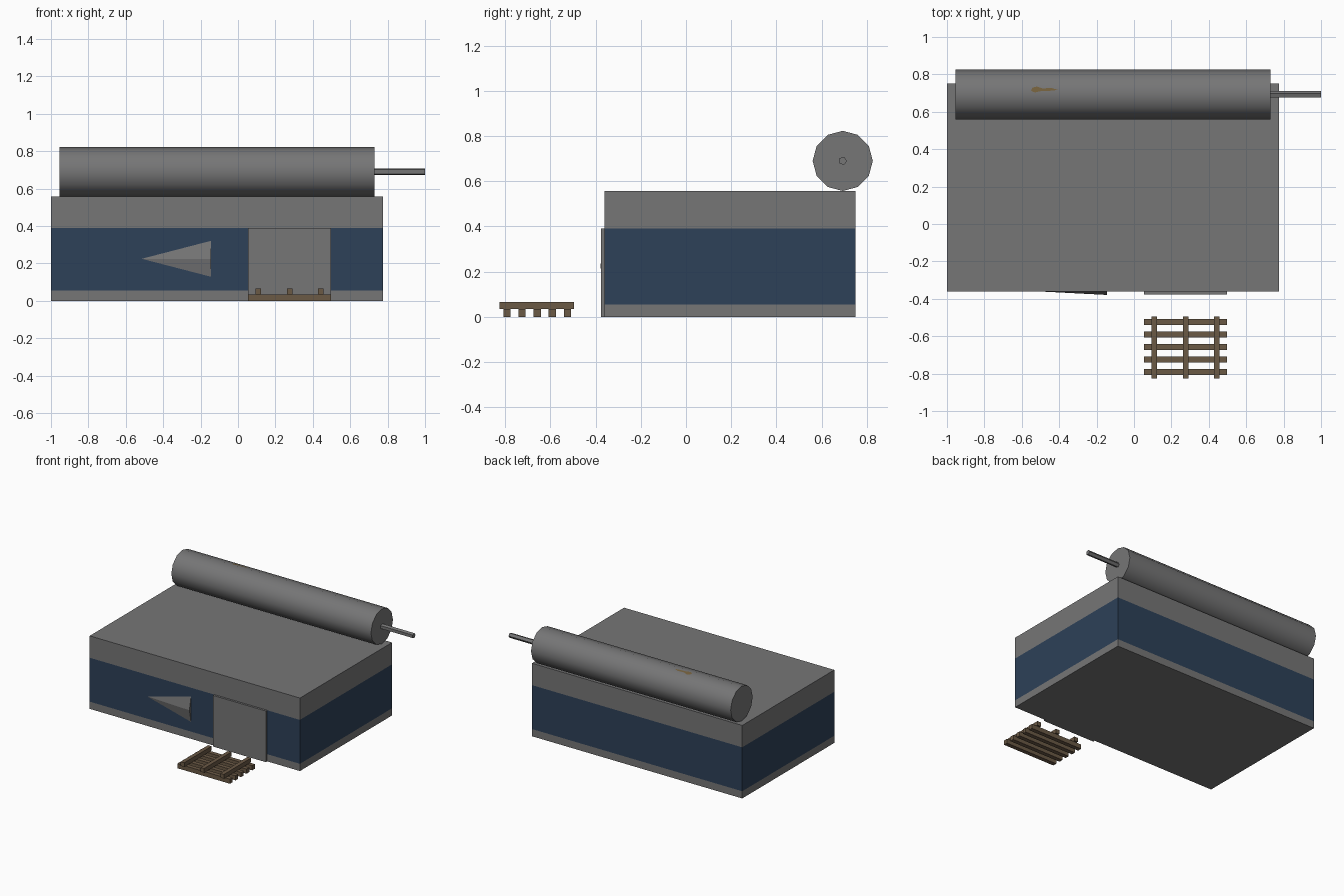
import bpy, bmesh, math
from mathutils import Matrix

if "Cube" in bpy.data.objects:
    bpy.data.objects.remove(bpy.data.objects["Cube"])


def material(name, rgb):
    m = bpy.data.materials.new(name)
    m.diffuse_color = (*rgb, 1)
    m.use_nodes = True
    m.node_tree.nodes["Principled BSDF"].inputs["Base Color"].default_value = m.diffuse_color
    return m


GREY = material("concrete grey", (0.18, 0.18, 0.182))
BLUE = material("navy blue", (0.026, 0.052, 0.098))
WOOD = material("pallet wood", (0.145, 0.1, 0.06))
RUST = material("rust brown", (0.17, 0.115, 0.045))


def finish(name, bm, *mats):
    bmesh.ops.recalc_face_normals(bm, faces=bm.faces)
    me = bpy.data.meshes.new(name)
    bm.to_mesh(me)
    bm.free()
    for m in mats:
        me.materials.append(m)
    ob = bpy.data.objects.new(name, me)
    bpy.context.collection.objects.link(ob)
    return ob


def add_box(bm, x0, x1, y0, y1, z0, z1):
    mat = Matrix.Translation(((x0 + x1) / 2, (y0 + y1) / 2, (z0 + z1) / 2))
    mat = mat @ Matrix.Diagonal((x1 - x0, y1 - y0, z1 - z0, 1))
    bmesh.ops.create_cube(bm, size=1, matrix=mat)


def x_cone(name, x0, x1, y, z, r0, r1, sides, mat, y_scale=1.0):
    # cone or cylinder running along x, r0 at x0 and r1 at x1
    bm = bmesh.new()
    m = (Matrix.Translation(((x0 + x1) / 2, y, z)) @ Matrix.Diagonal((1, y_scale, 1, 1))
         @ Matrix.Rotation(math.pi / 2, 4, 'Y'))
    bmesh.ops.create_cone(bm, cap_ends=True, segments=sides, radius1=r0, radius2=r1,
                          depth=x1 - x0, matrix=m)
    bmesh.ops.remove_doubles(bm, verts=bm.verts, dist=1e-5)
    return finish(name, bm, mat)


# building with a blue band cut around its walls
bm = bmesh.new()
add_box(bm, -1, 0.775, -0.36, 0.75, 0, 0.557)
for z in (0.055, 0.39):
    bmesh.ops.bisect_plane(bm, geom=bm.verts[:] + bm.edges[:] + bm.faces[:],
                           plane_co=(0, 0, z), plane_no=(0, 0, 1))
for f in bm.faces:
    if 0.055 < f.calc_center_median().z < 0.39:
        f.material_index = 1
finish("warehouse", bm, GREY, BLUE)

# loading door
bm = bmesh.new()
add_box(bm, 0.053, 0.498, -0.376, -0.355, 0, 0.39)
finish("loading_door", bm, GREY)

# wall arrow, a flattened cone pointing left
x_cone("wall_arrow", -0.515, -0.145, -0.36, 0.225, 0, 0.096, 4, GREY, 0.2)

# roof tank and its pipe
tank = x_cone("roof_tank", -0.955, 0.73, 0.693, 0.69, 0.133, 0.133, 12, GREY)
pipe = x_cone("tank_pipe", 0.72, 1.0, 0.693, 0.69, 0.019, 0.019, 5, GREY)
for ob in (tank, pipe):
    bpy.ops.object.select_all(action='DESELECT')
    ob.select_set(True)
    bpy.context.view_layer.objects.active = ob
    bpy.ops.object.shade_smooth_by_angle(angle=math.radians(40))

# small rust mark lying on the tank facet next to the ridge
bm = bmesh.new()
slope = math.tan(math.radians(15))
outline = [(-0.55, 0.712), (-0.53, 0.703), (-0.50, 0.71), (-0.45, 0.712), (-0.405, 0.717),
           (-0.44, 0.727), (-0.49, 0.725), (-0.52, 0.735), (-0.545, 0.728)]
bm.faces.new([bm.verts.new((x, y, 0.8245 - (y - 0.693) * slope)) for x, y in outline])
if bm.faces[:][0].normal.z < 0:
    bmesh.ops.reverse_faces(bm, faces=bm.faces)
finish("rust_mark", bm, RUST)

# pallet: five slats below, three beams above
bm = bmesh.new()
for i in range(5):
    y = -0.792 + i * 0.067
    add_box(bm, 0.053, 0.498, y - 0.016, y + 0.016, 0, 0.035)
for x in (0.109, 0.276, 0.443):
    add_box(bm, x - 0.015, x + 0.015, -0.825, -0.495, 0.035, 0.067)
finish("pallet", bm, WOOD)
